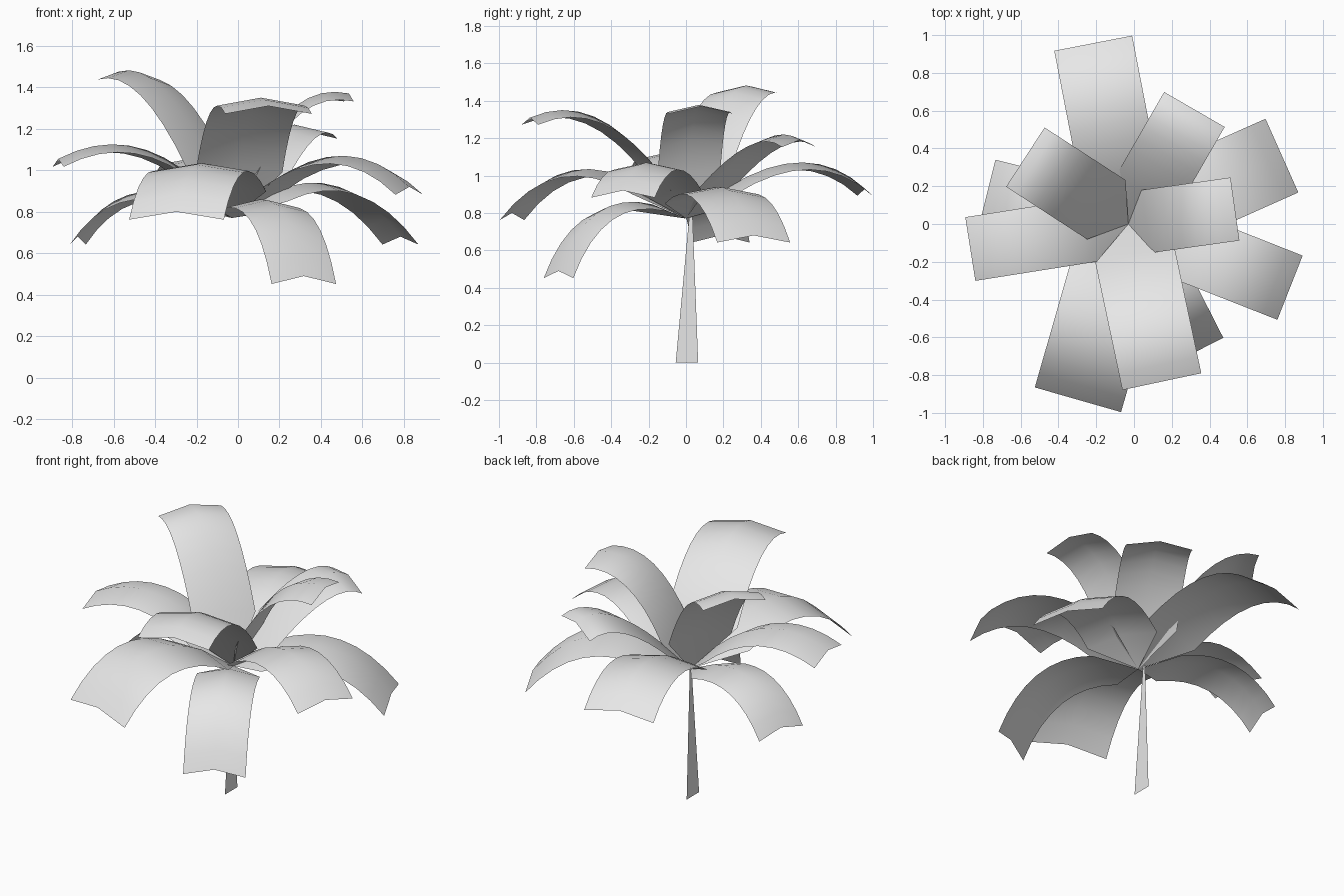
import bpy, math

if "Cube" in bpy.data.objects:
    bpy.data.objects.remove(bpy.data.objects["Cube"])

grey = bpy.data.materials.new("plain_grey")
grey.diffuse_color = (0.8, 0.8, 0.8, 1)
grey.use_nodes = True
grey.node_tree.nodes["Principled BSDF"].inputs["Base Color"].default_value = grey.diffuse_color

CX, CY, Z0 = -0.03, 0.0, 0.77   # point where all leaves meet
ROWS = 9
FOLD = 0.038                    # height of the midrib above the leaf edges


def add_mesh(name, verts, faces, smooth=True):
    mesh = bpy.data.meshes.new(name)
    mesh.from_pydata(verts, [], faces)
    mesh.materials.append(grey)
    for p in mesh.polygons:
        p.use_smooth = smooth
    mesh.update()
    ob = bpy.data.objects.new(name, mesh)
    bpy.context.collection.objects.link(ob)
    return ob


def leaf(name, azimuth, width, reach, tip_z, peak_r, peak_z):
    """Arched strip: a quadratic curve through the given peak and tip, pointed at the root."""
    m, q = peak_z - Z0, tip_z - Z0
    a = m + math.sqrt(m * (m - q))
    tp = a / (2 * a - q)
    rc = (peak_r - tp * tp * reach) / (2 * tp * (1 - tp))
    az = math.radians(azimuth)
    ux, uy = math.cos(az), math.sin(az)
    verts = [(CX, CY, Z0)]
    for i in range(ROWS):
        t = 0.2 + 0.8 * i / (ROWS - 1)
        r = 2 * t * (1 - t) * rc + t * t * reach
        z = Z0 + 2 * t * (1 - t) * a + t * t * q
        for s in (-1, 0, 1):
            w = s * width / 2
            verts.append((CX + ux * r - uy * w, CY + uy * r + ux * w,
                          z - FOLD * abs(s)))
    # root triangles, then quads along the strip
    faces = [(0, 1, 2), (0, 2, 3)]
    for i in range(ROWS - 1):
        for k in (1, 2):
            b = 3 * i + k
            faces.append((b, b + 3, b + 4, b + 1))
    return add_mesh(name, verts, faces)


# azimuth, width, reach, tip height, peak radius, peak height
leaves = [
    (101, 0.42, 0.975, 0.93, 0.63, 1.07),
    (147, 0.374, 0.65, 1.475, 0.596, 1.482),
    (60, 0.37, 0.70, 1.19, 0.60, 1.22),
    (8, 0.337, 0.57, 1.37, 0.50, 1.378),
    (24, 0.427, 0.89, 0.68, 0.43, 0.94),
    (-21.5, 0.365, 0.92, 0.92, 0.57, 1.07),
    (-63, 0.349, 0.765, 0.49, 0.32, 0.86),
    (-78, 0.427, 0.853, 1.31, 0.67, 1.35),
    (-106, 0.475, 0.968, 0.80, 0.55, 1.035),
    (189, 0.341, 0.847, 1.055, 0.58, 1.125),
    (166, 0.32, 0.765, 0.68, 0.39, 0.90),
]
for n, spec in enumerate(leaves, 1):
    leaf(f"leaf_{n}", *spec)

# flat tapering stem, standing in the side plane
X = -0.05
add_mesh("stem",
         [(X, -0.055, 0), (X, 0.0, 0), (X, 0.065, 0),
          (X, 0.035, 0.79), (X, 0.028, 0.79), (X, 0.018, 0.79)],
         [(0, 1, 4, 5), (1, 2, 3, 4)], smooth=False)
